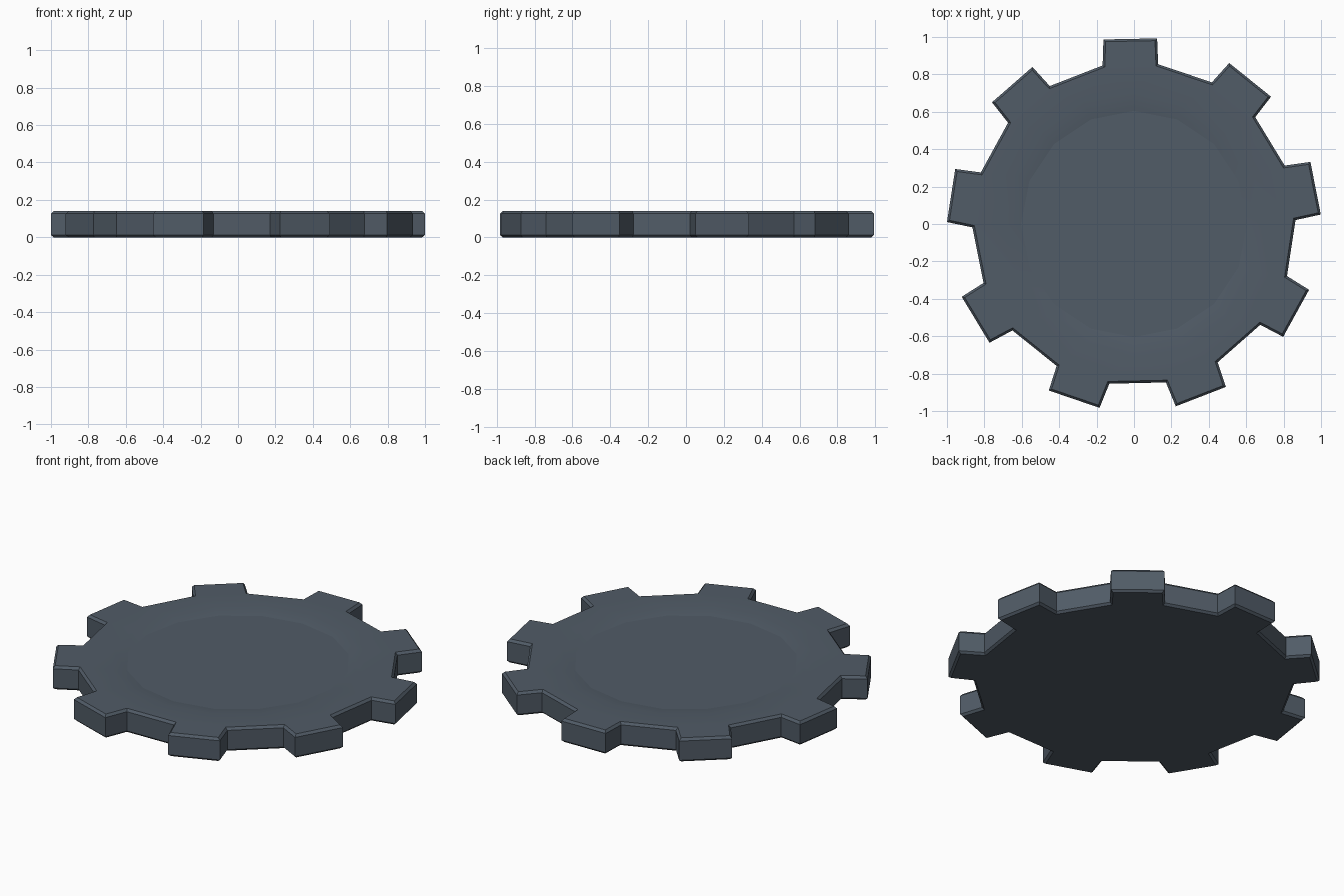
import bpy, bmesh, math
from mathutils import Vector

if "Cube" in bpy.data.objects:
    bpy.data.objects.remove(bpy.data.objects["Cube"])

# Slate metal colour
slate = bpy.data.materials.new("dark_slate")
slate.diffuse_color = (0.082, 0.106, 0.135, 1)
slate.use_nodes = True
slate.node_tree.nodes["Principled BSDF"].inputs["Base Color"].default_value = slate.diffuse_color

# Gear outline: nine slightly tapered teeth
TEETH, R_OUT, R_ROOT = 9, 1.0, 0.864
outline = []
for i in range(TEETH):
    for r, a in ((R_ROOT, 81.4), (R_OUT, 82.9), (R_OUT, 99.4), (R_ROOT, 101.2)):
        t = math.radians(a + i * 360 / TEETH)
        outline.append(Vector((r * math.cos(t), r * math.sin(t))))


def inset(points, d):
    """Move every edge of a counter-clockwise outline inwards by d."""
    out = []
    n = len(points)
    for i, p in enumerate(points):
        e1 = (p - points[i - 1]).normalized()
        e2 = (points[(i + 1) % n] - p).normalized()
        n1, n2 = Vector((-e1.y, e1.x)), Vector((-e2.y, e2.x))
        out.append(p + (n1 + n2) * d / (1 + n1.dot(n2)))
    return out


def circle(r, n=16):
    return [Vector((r * math.sin(-k * 2 * math.pi / n), r * math.cos(k * 2 * math.pi / n)))
            for k in range(n)]


bm = bmesh.new()


def ring(points, z):
    return [bm.verts.new((p.x, p.y, z)) for p in points]


def skin(a, b):
    for i in range(len(a)):
        j = (i + 1) % len(a)
        bm.faces.new((a[i], a[j], b[j], b[i]))


def loop_edges(vs):
    es = []
    for i in range(len(vs)):
        e = bm.edges.get((vs[i - 1], vs[i])) or bm.edges.new((vs[i - 1], vs[i]))
        es.append(e)
    return es


# Bevelled rim walls
small = inset(outline, 0.012)
rings = [ring(small, 0.0), ring(outline, 0.012), ring(outline, 0.126), ring(small, 0.14)]
for a, b in zip(rings, rings[1:]):
    skin(a, b)
bm.faces.new(list(reversed(rings[0])))

# Shallow dished centre
lip = ring(circle(0.69), 0.14)
floor = ring(circle(0.605), 0.128)
skin(lip, floor)
bm.faces.new(floor)

# Flat top between the teeth and the dish
bmesh.ops.triangle_fill(bm, edges=loop_edges(rings[3]) + loop_edges(lip),
                        use_beauty=True, use_dissolve=False, normal=(0, 0, 1))
bmesh.ops.recalc_face_normals(bm, faces=bm.faces[:])

# Smooth the flat top into the dish slope, keep all other edges sharp
for f in bm.faces:
    f.smooth = f.normal.z > 0.9
floor_set = set(floor)
for e in bm.edges:
    e.smooth = not (e.calc_face_angle(0) > math.radians(25) or set(e.verts) <= floor_set)

mesh = bpy.data.meshes.new("gear_disc")
bm.to_mesh(mesh)
bm.free()
mesh.materials.append(slate)
obj = bpy.data.objects.new("gear_disc", mesh)
bpy.context.collection.objects.link(obj)
